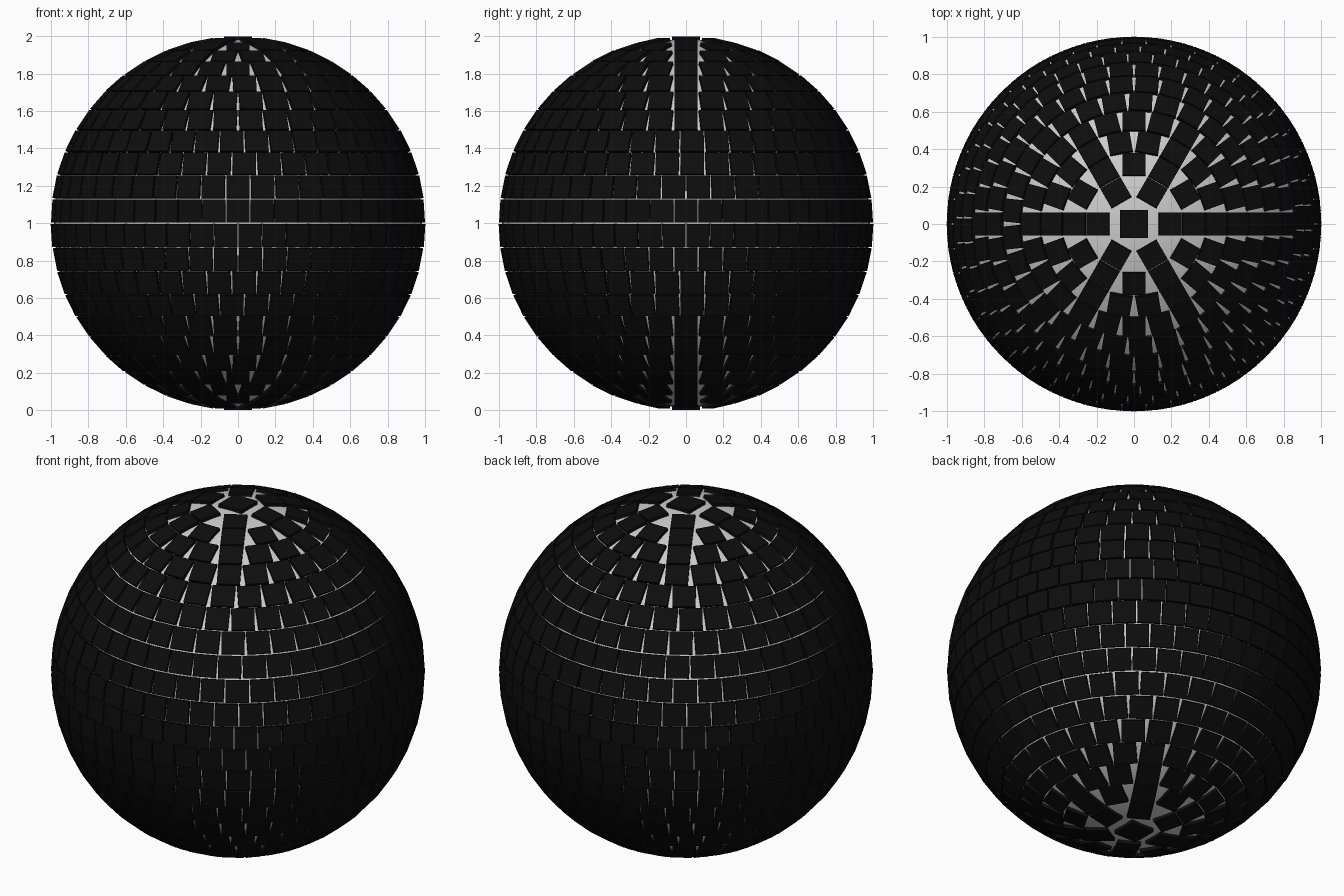
import bpy, bmesh, math
from mathutils import Matrix

if "Cube" in bpy.data.objects:
    bpy.data.objects.remove(bpy.data.objects["Cube"])

ROWS = 12                    # tile rows per half, including the pole tile
STEP = math.pi / 2 / ROWS
OUTER, THICK = 0.998, 0.02   # outer face distance and tile thickness
TILE_W, TILE_H = 0.124, 0.122
PITCH = 0.1295
CENTRE = Matrix.Translation((0, 0, 1))

# Inner ball
bpy.ops.mesh.primitive_uv_sphere_add(segments=96, ring_count=48, radius=0.983, location=(0, 0, 1))
ball = bpy.context.object
ball.name = "inner_ball"
bpy.ops.object.shade_smooth()


def add_tile(bm, lon, lat, w, h):
    """Flat square tile facing outwards at a longitude and latitude."""
    m = (CENTRE @ Matrix.Rotation(lon, 4, 'Z') @ Matrix.Rotation(-lat, 4, 'Y')
         @ Matrix.Translation((OUTER - THICK / 2, 0, 0))
         @ Matrix.Diagonal((THICK, w, h, 1)))
    bmesh.ops.create_cube(bm, size=1, matrix=m)


# Mirror tiles: constant size, as many as fit on each row's narrow edge
bm = bmesh.new()
for side in (1, -1):
    for row in range(ROWS - 1):
        narrow = math.cos((row + 1) * STEP)
        count = int(2 * math.pi * narrow / PITCH)
        shift = 0.5 if (row % 2 == 1) == (side == 1) and row < 2 else 0.0
        if row in (2, 3):
            shift = 0.25
        for i in range(count):
            add_tile(bm, (i + shift) * 2 * math.pi / count, side * (row + 0.5) * STEP, TILE_W, TILE_H)
    add_tile(bm, 0, side * math.pi / 2, 0.15, 0.15)

# Lower equator row sits half a tile off the upper one
mesh = bpy.data.meshes.new("mirror_tiles")
bm.to_mesh(mesh)
bm.free()
tiles = bpy.data.objects.new("mirror_tiles", mesh)
bpy.context.collection.objects.link(tiles)

black = bpy.data.materials.new("black_glass")
black.diffuse_color = (0.004, 0.004, 0.004, 1)
black.use_nodes = True
black.node_tree.nodes["Principled BSDF"].inputs["Base Color"].default_value = black.diffuse_color
mesh.materials.append(black)
